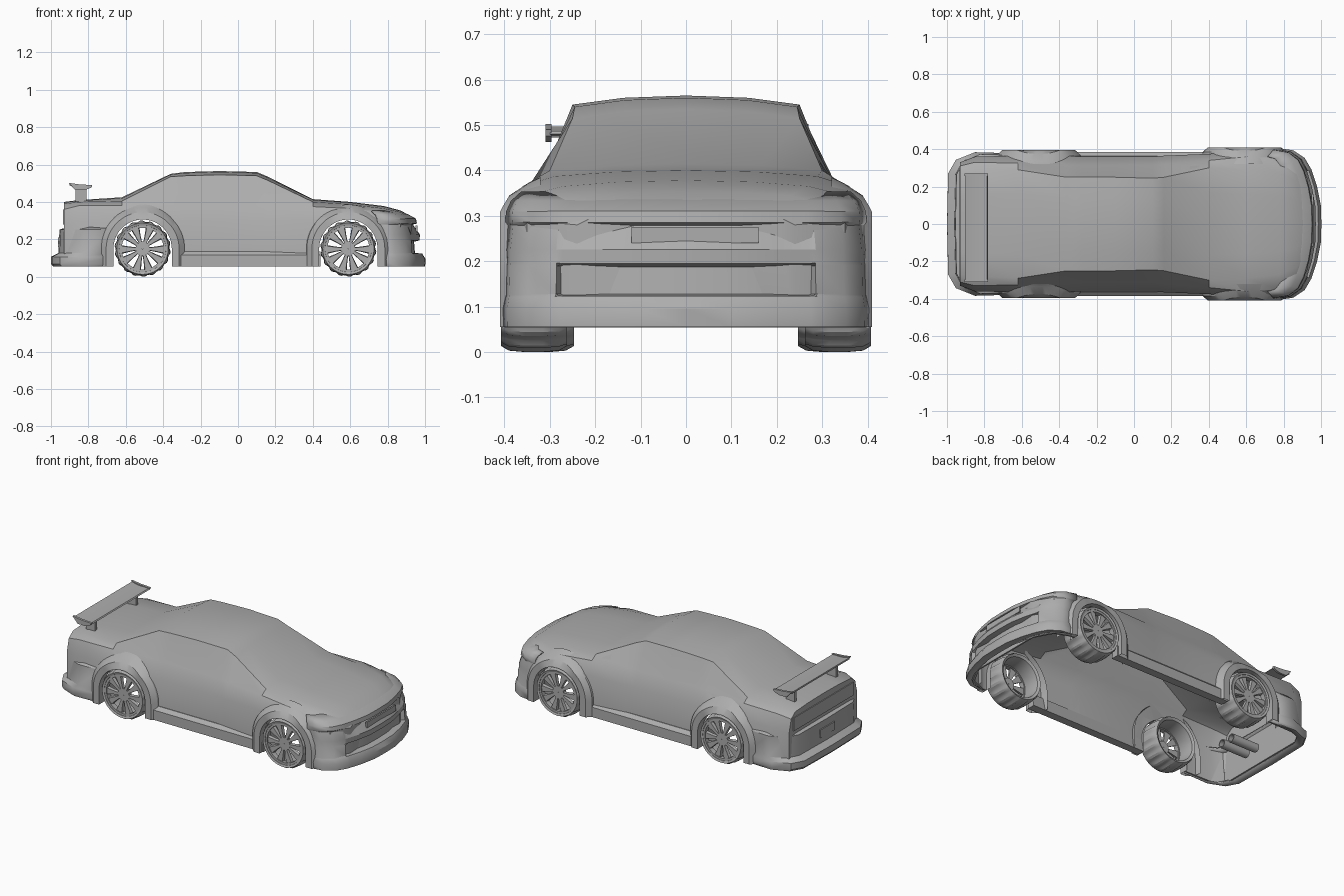
import bpy, bmesh
from math import sin, cos, pi, radians
from mathutils import Vector

cube = bpy.data.objects.get("Cube")
if cube:
    bpy.data.objects.remove(cube, do_unlink=True)

GREY = (0.42, 0.42, 0.42, 1)
paint = bpy.data.materials.new("plain grey")
paint.use_nodes = True
paint.diffuse_color = GREY
paint.node_tree.nodes["Principled BSDF"].inputs["Base Color"].default_value = GREY


def smooth(obj, angle=30):
    bpy.ops.object.select_all(action="DESELECT")
    obj.select_set(True)
    bpy.context.view_layer.objects.active = obj
    bpy.ops.object.shade_smooth_by_angle(angle=radians(angle))


def finish(name, bm):
    """Turn a bmesh into a named, shaded object."""
    bmesh.ops.remove_doubles(bm, verts=bm.verts, dist=0.0001)
    bmesh.ops.recalc_face_normals(bm, faces=bm.faces)
    mesh = bpy.data.meshes.new(name)
    bm.to_mesh(mesh)
    bm.free()
    mesh.materials.append(paint)
    obj = bpy.data.objects.new(name, mesh)
    bpy.context.collection.objects.link(obj)
    smooth(obj)
    return obj


def add_grid(bm, rows, wrap=False, caps=False):
    """Skin a list of equally long point rows."""
    grid = [[bm.verts.new(p) for p in row] for row in rows]
    n = len(rows[0])
    for a, b in zip(grid, grid[1:]):
        for i in range(n if wrap else n - 1):
            j = (i + 1) % n
            bm.faces.new((a[i], a[j], b[j], b[i]))
    if caps:
        bm.faces.new(grid[0])
        bm.faces.new(grid[-1])


def loft(name, rows, wrap=False, caps=False):
    bm = bmesh.new()
    add_grid(bm, rows, wrap, caps)
    return finish(name, bm)


def box(name, low, high):
    rows = [[(x, low[1], low[2]), (x, high[1], low[2]),
             (x, high[1], high[2]), (x, low[1], high[2])] for x in (low[0], high[0])]
    return loft(name, rows, True, True)


def tube(name, start, end, radius, inner, sides=20):
    """Hollow pipe along one line."""
    start, end = Vector(start), Vector(end)
    turn = (end - start).to_track_quat("Z", "Y")
    rows = []
    for i in range(sides + 1):
        spoke = turn @ Vector((cos(2 * pi * i / sides), sin(2 * pi * i / sides), 0))
        rows.append([start + spoke * inner, start + spoke * radius,
                     end + spoke * radius, end + spoke * inner])
    return loft(name, rows, True)


def cut(obj, cutter):
    mod = obj.modifiers.new("cut", "BOOLEAN")
    mod.object, mod.operation, mod.solver = cutter, "DIFFERENCE", "EXACT"
    bpy.context.view_layer.update()
    graph = bpy.context.evaluated_depsgraph_get()
    mesh = bpy.data.meshes.new_from_object(obj.evaluated_get(graph))
    obj.modifiers.clear()
    obj.data = mesh
    bpy.data.objects.remove(cutter, do_unlink=True)


# Body stations: x, side y, side z, shoulder y, shoulder z, top edge y, top edge z, crown z
STATIONS = [
    (-.93, .33, .28, .31, .36, .27, .39, .40),
    (-.85, .36, .30, .33, .38, .28, .40, .41),
    (-.62, .365, .3, .325, .38, .29, .405, .425),
    (-.36, .365, .3, .315, .385, .25, .535, .55),
    (-.28, .36, .3, .315, .385, .25, .54, .56),
    (-.1, .36, .3, .315, .385, .25, .545, .565),
    (.1, .36, .3, .315, .385, .245, .54, .56),
    (.16, .365, .3, .32, .385, .25, .515, .535),
    (.4, .375, .3, .34, .375, .3, .40, .415),
    (.6, .385, .31, .36, .365, .29, .387, .40),
    (.78, .385, .31, .35, .345, .27, .365, .378),
    (.87, .35, .29, .3, .325, .23, .345, .354),
    (.93, .24, .28, .2, .30, .15, .31, .32),
]


def body_rows(inset, bottom):
    rows = []
    for x, w, zw, ys, zs, yt, zt, zc in STATIONS:
        half = [(w, bottom), (w, zw), (ys, zs), (yt, zt), (yt * .55, zt + .75 * (zc - zt))]
        half = [(y - inset, max(bottom, z - inset)) for y, z in half]
        ring = half + [(0, zc - inset)] + [(-y, z) for y, z in reversed(half)]
        rows.append([(x * (1 - inset), y, z) for y, z in ring])
    return rows


body = loft("body_shell", body_rows(0, .055), True, True)
cut(body, loft("cavity_cutter", body_rows(.01, -.1), True, True))

# Wheel arch openings
AXLES = {"rear": (-.51, .395), "front": (.59, .41)}
HUB_Z = .15
ARCH = .156
for end, (ax, _) in AXLES.items():
    arc = [(ax + ARCH * cos(pi * i / 24), HUB_Z + ARCH * sin(pi * i / 24)) for i in range(25)]
    arc = [(ax + ARCH, -.1)] + arc + [(ax - ARCH, -.1)]
    cut(body, loft("arch_cutter", [[(x, y, z) for x, z in arc] for y in (-.6, .6)], True, True))
smooth(body)


def bumper(name, outline, levels, recess_half):
    """Wrap a plan outline through height levels of (z, setback, centre recess)."""
    plan = outline + [(x, -y) for x, y in reversed(outline[:-1])]
    root = abs(outline[0][0]) - .07
    rows = []
    for z, back, recess in levels:
        row = []
        for x, y in plan:
            side = 1 if x > 0 else -1
            shift = back * (abs(x) - root) / (1 - root)
            shift += recess if abs(y) < recess_half else 0
            row.append((x - side * shift, y * (1 - back * .6), z))
        rows.append(row)
    obj = loft(name, rows)
    mod = obj.modifiers.new("thickness", "SOLIDIFY")
    mod.thickness, mod.offset = .008, 0


bumper("front_bumper",
       [(.755, .405), (.85, .39), (.91, .35), (.945, .29), (.95, .275),
        (.975, .2), (.995, .1), (.998, 0)],
       [(.058, .04, 0), (.058, 0, 0), (.095, 0, 0), (.12, .015, 0), (.125, .02, .035),
        (.19, .025, .035), (.197, .03, 0), (.225, .03, 0), (.28, .055, .012), (.287, .045, 0),
        (.308, .05, 0), (.33, .09, 0), (.35, .18, 0)], .28)
bumper("rear_bumper",
       [(-.68, .375), (-.85, .38), (-.95, .34), (-.99, .27), (-.996, 0)],
       [(.058, .06, 0), (.058, .01, 0), (.07, 0, 0), (.105, 0, 0), (.125, .04, 0),
        (.25, .045, 0), (.262, .09, 0)], 0)

# Plates and the rear lamp strip
box("front_plate", (.95, -.12, .24), (.959, .16, .275))
box("rear_plate", (-.962, -.07, .16), (-.953, .07, .21))
box("rear_lamp_panel", (-.935, -.29, .28), (-.926, .29, .36))

for label, s in (("left", 1), ("right", -1)):
    # Side skirts
    profile = [(.35, .135), (.364, .135), (.385, .115), (.385, .055), (.335, .055)]
    loft(label + "_side_skirt",
         [[(x, s * y, z) for y, z in profile] for x in (-.35, .44)], True, True)

    for end, (ax, wide) in AXLES.items():
        # Flared arch with a stepped rim and upright legs
        rows = []
        for i in range(-1, 32):
            a = pi * max(0, min(i, 30)) / 30
            row = []
            for r, y in ((ARCH, .34), (ARCH, wide), (.195, wide), (.222, wide - .025), (.236, .32)):
                z = .055 if i in (-1, 31) else HUB_Z + r * sin(a)
                drop = max(0, z - .31) * .6 if y > .35 else 0
                row.append((ax + r * cos(a), s * (y - drop), z))
            rows.append(row)
        loft(f"{end}_{label}_arch", rows)

        # Tyre with notched tread
        hub = Vector((ax, s * (wide - .075), HUB_Z))

        def at(u, r, a):
            return hub + Vector((r * cos(a), s * u, r * sin(a)))

        section = [(-.04, .118), (-.065, .122), (-.073, .137), (-.055, .147), (-.02, .15),
                   (.02, .15), (.055, .147), (.072, .137), (.068, .125), (.04, .118)]
        count = 72
        rows = []
        for i in range(count + 1):
            a = 2 * pi * i / count
            notch = .006 if i % 4 < 2 else 0
            rows.append([at(u, r - (notch if r > .14 else 0), a) for u, r in section])
        loft(f"{end}_{label}_tyre", rows, True)

        # Rim ring, hub disc and ten tapered spokes in pairs
        tube(f"{end}_{label}_rim", at(.035, 0, 0), at(.066, 0, 0), .127, .112, 40)
        tube(f"{end}_{label}_hub", at(.035, 0, 0), at(.06, 0, 0), .038, .002)
        bm = bmesh.new()
        for k in range(10):
            mid = 2 * pi * (k + (.06 if k % 2 else -.06)) / 10
            rows = [[at(u, r, mid + d) for u, d in
                     ((.042, -t), (.042, t), (.06, t * .8), (.06, -t * .8))]
                    for r, t in ((.03, .27), (.07, .2), (.116, .2))]
            add_grid(bm, rows, True, True)
        finish(f"{end}_{label}_spokes", bm)

# Rear wing: tilted blade, end plates and posts
WING_Y = -.02


def wing_slice(name, profile, y0, y1):
    return loft(name, [[(x, WING_Y + y, z) for x, z in profile] for y in (y0, y1)], True, True)


wing_slice("wing_blade", [(-.9, .497), (-.85, .487), (-.785, .487), (-.78, .48),
                          (-.85, .472), (-.9, .487)], -.28, .28)
for label, s in (("left", 1), ("right", -1)):
    wing_slice(label + "_wing_end", [(-.905, .502), (-.85, .494), (-.78, .49), (-.785, .476),
                                     (-.82, .463), (-.87, .463)], s * .276, s * .29)
    y = WING_Y + s * .2
    box(label + "_wing_post", (-.87, y - .01, .39), (-.81, y + .01, .48))

# Twin exhaust pipes
for label, y in (("left", .01), ("right", -.07)):
    tube(label + "_exhaust", (-.69, y, .115), (-.87, y, .115), .026, .02)
